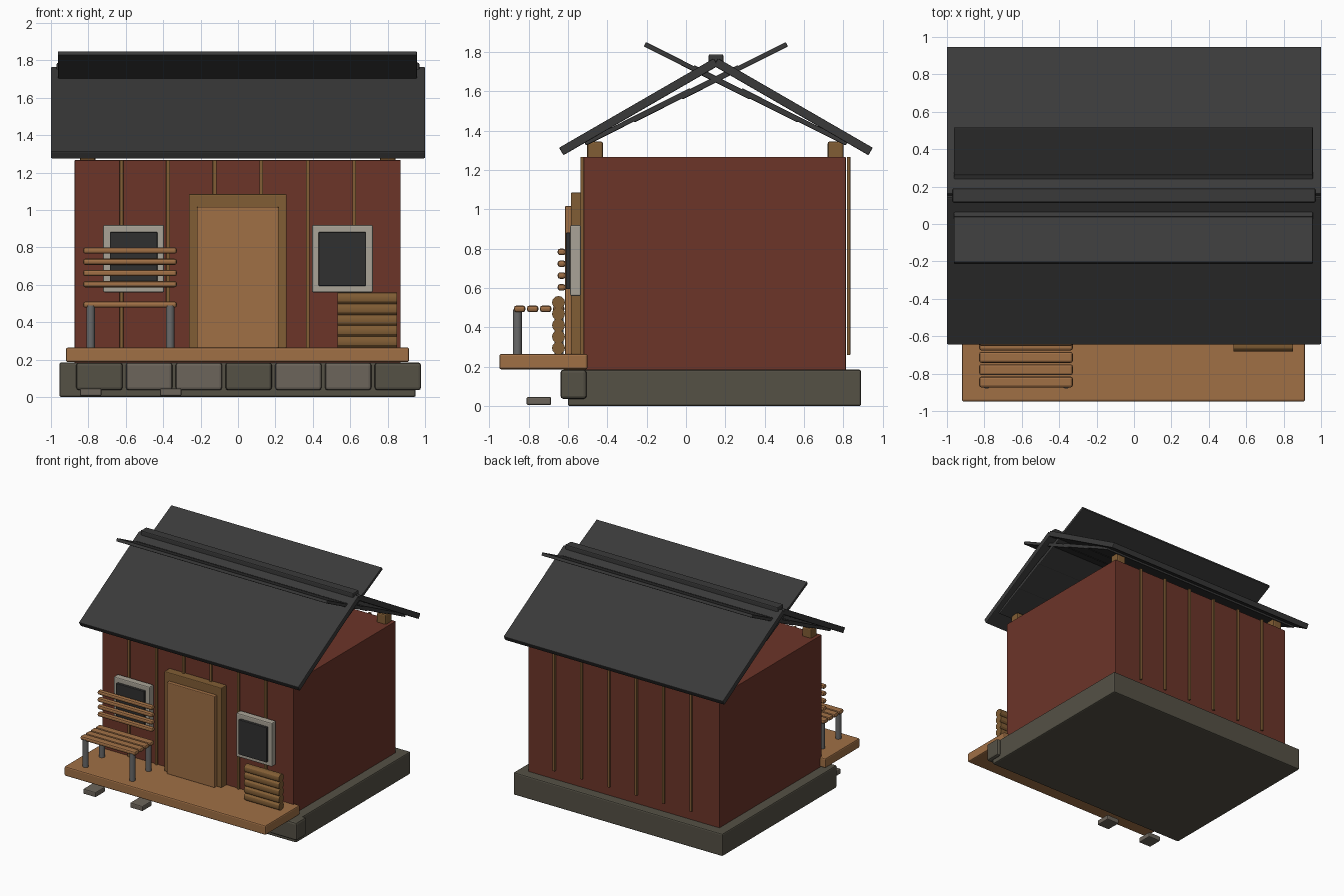
import bpy, math

if "Cube" in bpy.data.objects:
    bpy.data.objects.remove(bpy.data.objects["Cube"])

def material(name, r, g, b):
    m = bpy.data.materials.new(name)
    m.diffuse_color = (r, g, b, 1)
    m.use_nodes = True
    m.node_tree.nodes["Principled BSDF"].inputs["Base Color"].default_value = m.diffuse_color
    return m

RED = material("red_paint", 0.15, 0.035, 0.022)
WOOD = material("light_wood", 0.35, 0.16, 0.06)
TRIM = material("dark_wood", 0.22, 0.11, 0.035)
ROOF = material("roofing", 0.042, 0.042, 0.042)
BASE = material("foundation_stone", 0.09, 0.082, 0.06)
STONE = material("light_stone", 0.15, 0.13, 0.105)
METAL = material("metal", 0.14, 0.14, 0.14)
FRAME = material("window_paint", 0.4, 0.37, 0.31)
GLASS = material("glass", 0.03, 0.03, 0.03)

def box(name, x, y, z, mat, bevel=0.006, tilt=0):
    """Box from (min, max) ranges, tilted about its own x axis."""
    r = (x, y, z)
    bpy.ops.mesh.primitive_cube_add(size=1, location=[sum(p) / 2 for p in r])
    o = bpy.context.object
    o.name = name
    o.scale = [p[1] - p[0] for p in r]
    bpy.ops.object.transform_apply(location=False, rotation=False, scale=True)
    o.rotation_euler.x = tilt
    o.data.materials.append(mat)
    if bevel:
        b = o.modifiers.new("bevel", 'BEVEL')
        b.width = bevel
        b.segments = 2
    return o

def slope(name, x, lo, hi, thick, mat):
    """Sloped board in the yz plane between two centre-line points."""
    dy, dz = hi[0] - lo[0], hi[1] - lo[1]
    n = math.hypot(dy, dz) / 2
    cy, cz = (lo[0] + hi[0]) / 2, (lo[1] + hi[1]) / 2
    return box(name, x, (cy - n, cy + n), (cz - thick / 2, cz + thick / 2),
               mat, 0.005, math.atan2(dz, dy))

def rod(name, loc, radius, length, mat, along_x=False, verts=16):
    bpy.ops.mesh.primitive_cylinder_add(vertices=verts, radius=radius, depth=length, location=loc,
                                        rotation=(0, math.pi / 2 if along_x else 0, 0))
    o = bpy.context.object
    o.name = name
    o.data.materials.append(mat)
    bpy.ops.object.shade_smooth_by_angle()

# Foundation, facing stones, stepping stones and deck
box("foundation", (-0.955, 0.95), (-0.6, 0.89), (0, 0.185), BASE, 0.01)
for i in range(7):
    x = -0.865 + 0.266 * i
    box("facing_stone", (x, x + 0.248), (-0.638, -0.505), (0.037, 0.185),
        STONE if i % 3 else BASE, 0.015)
for x in (-0.845, -0.418):
    box("stepping_stone", (x, x + 0.115), (-0.81, -0.685), (0.005, 0.047), STONE, 0.008)
box("deck", (-0.92, 0.915), (-0.949, -0.5), (0.187, 0.265), WOOD, 0.01)

# Walls, corner posts and battens
box("walls", (-0.873, 0.87), (-0.52, 0.812), (0.18, 1.267), RED, 0.003)
for x in (-0.845, 0.76):
    for y in (-0.502, 0.72):
        box("corner_post", (x, x + 0.082), (y, y + 0.08), (0.2, 1.345), TRIM, 0.01)
for i in range(6):
    x = -0.623 + 0.249 * i
    for y in (-0.536, 0.818):
        box("batten", (x - 0.01, x + 0.01), (y, y + 0.017), (0.26, 1.267), TRIM, 0.003)

# Roof slabs, shingle boards crossing at the ridge, ridge cap
RIDGE = 0.152
def mirror(p):
    return (2 * RIDGE - p[0], p[1])

def both_slopes(name, x, lo, hi, thick):
    slope("front_" + name, x, lo, hi, thick, ROOF)
    slope("back_" + name, x, mirror(hi), mirror(lo), thick, ROOF)

both_slopes("roof", (-1, 1), (-0.634, 1.294), (RIDGE, 1.748), 0.044)
for i in range(3):
    dy, dz = -0.244 * i, -0.117 * i
    both_slopes("shingle_row", (-0.963, 0.957), (-0.025 + dy, 1.569 + dz),
                (0.513 + dy, 1.839 + dz), 0.025)
box("ridge_cap", (-0.97, 0.97), (0.115, 0.19), (1.733, 1.788), ROOF, 0.008)

# Door and windows
box("door_frame", (-0.263, 0.26), (-0.585, -0.515), (0.262, 1.085), TRIM, 0.006)
box("door", (-0.22, 0.217), (-0.615, -0.58), (0.262, 1.017), WOOD, 0.006)
for x in (-0.558, 0.558):
    box("window_frame", (x - 0.163, x + 0.163), (-0.589, -0.533), (0.56, 0.92), FRAME, 0.008)
    box("window_glass", (x - 0.127, x + 0.127), (-0.61, -0.58), (0.595, 0.882), GLASS, 0.004)

# Bench
for i in range(4):
    y = -0.874 + 0.066 * i
    box("bench_seat_slat", (-0.828, -0.327), (y, y + 0.058), (0.478, 0.511), WOOD, 0.012)
    z = 0.587 + 0.06 * i
    box("bench_back_slat", (-0.828, -0.327), (-0.652, -0.612), (z, z + 0.033), WOOD, 0.012)
for x in (-0.788, -0.363):
    for y in (-0.857, -0.645):
        rod("bench_leg", (x, y, 0.375), 0.023, 0.23, METAL)

# Firewood stack
for i in range(5):
    rod("firewood_log", (0.69, -0.648, 0.295 + 0.058 * i), 0.033, 0.318, TRIM, True, 12)
